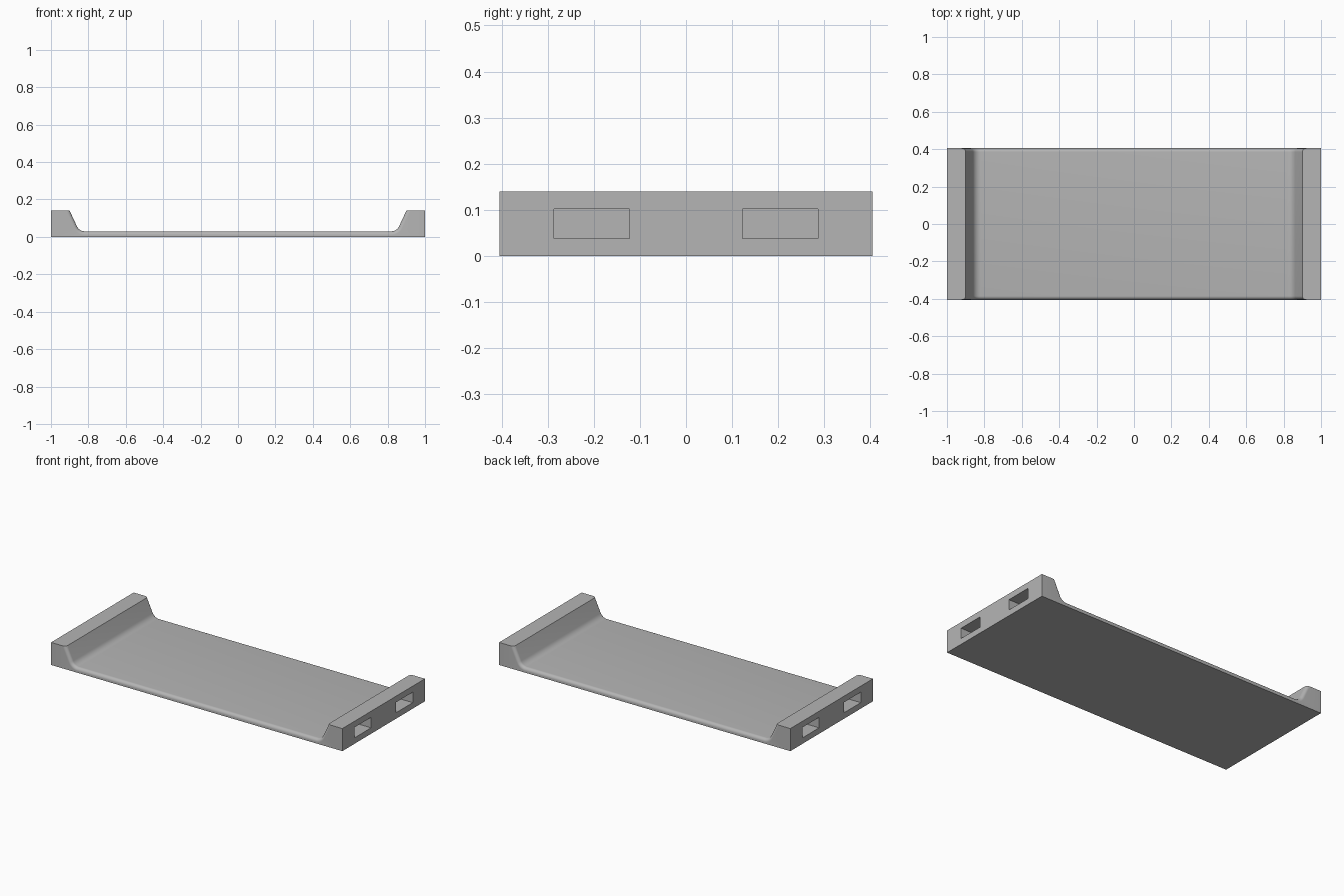
import bpy, bmesh, math
from mathutils import Vector

cube = bpy.data.objects.get("Cube")
if cube:
    bpy.data.objects.remove(cube, do_unlink=True)

HALF_X, HALF_Y, HEIGHT = 1.0, 0.405, 0.14
FLOOR = 0.03            # thickness of the tray floor
LIP = 0.9               # x of the inner top edge of each end block
SLOPE = math.radians(65)
FILLET, ROUND = 0.045, 0.02
STEPS = 8

grey = bpy.data.materials.new("light grey")
grey.use_nodes = True
colour = (0.46, 0.46, 0.46, 1)
grey.diffuse_color = colour
grey.node_tree.nodes["Principled BSDF"].inputs["Base Color"].default_value = colour


def section(d):
    """Tray outline in x and z, its inner line sunk into the solid by d."""
    cx = LIP - (HEIGHT - FLOOR) / math.tan(SLOPE) - FILLET * math.tan(SLOPE / 2)
    cz, r = FLOOR + FILLET, FILLET + d
    half = [(HALF_X, 0), (HALF_X, HEIGHT), (LIP + d / math.sin(SLOPE), HEIGHT)]
    for i in range(STEPS + 1):
        a = SLOPE * (1 - i / STEPS)
        half.append((cx + r * math.sin(a), cz - r * math.cos(a)))
    return half + [(-x, z) for x, z in reversed(half)]


# Tray: outlines lofted along y, with rounded front and back edges
stations = []
for i in range(STEPS + 1):
    a = math.pi / 2 * (1 - i / STEPS)
    stations.append((-HALF_Y + ROUND * (1 - math.sin(a)), ROUND * (1 - math.cos(a))))
stations = sorted((y, d) for y0, d in stations for y in
                  (-HALF_Y + ROUND - (y0 + HALF_Y), HALF_Y - ROUND + (y0 + HALF_Y)))
# Full depth of the inner line belongs at the outermost stations
bm = bmesh.new()
rings = []
for i in range(2 * (STEPS + 1)):
    k = i if i <= STEPS else 2 * STEPS + 1 - i
    a = math.pi / 2 * (1 - k / STEPS)
    y = HALF_Y - ROUND + ROUND * math.sin(a)
    d = ROUND * (1 - math.cos(a))
    y = -y if i <= STEPS else y
    rings.append([bm.verts.new((x, y, z)) for x, z in section(d)])
for a, b in zip(rings, rings[1:]):
    for j in range(len(a)):
        k = (j + 1) % len(a)
        bm.faces.new((a[j], a[k], b[k], b[j]))
bm.faces.new(rings[0])
bm.faces.new(rings[-1])
bmesh.ops.recalc_face_normals(bm, faces=bm.faces)
mesh = bpy.data.meshes.new("tray")
bm.to_mesh(mesh)
bm.free()
mesh.materials.append(grey)
tray = bpy.data.objects.new("tray", mesh)
bpy.context.collection.objects.link(tray)

# Pockets: two rectangular recesses in each end face
DEPTH = 0.08
bm = bmesh.new()
for sx in (-1, 1):
    for sy in (-1, 1):
        box = bmesh.ops.create_cube(bm, size=1)["verts"]
        bmesh.ops.scale(bm, vec=(DEPTH * 2, 0.163, 0.065), verts=box)
        bmesh.ops.translate(bm, vec=Vector((sx * HALF_X, sy * 0.2045, 0.0695)), verts=box)
cut_mesh = bpy.data.meshes.new("pocket_cutter")
bm.to_mesh(cut_mesh)
bm.free()
cut_mesh.materials.append(grey)
cutter = bpy.data.objects.new("pocket_cutter", cut_mesh)
bpy.context.collection.objects.link(cutter)
cutter.hide_render = True

cut = tray.modifiers.new("pockets", 'BOOLEAN')
cut.operation = 'DIFFERENCE'
cut.solver = 'EXACT'
cut.object = cutter
bpy.ops.object.select_all(action='DESELECT')
tray.select_set(True)
bpy.context.view_layer.objects.active = tray
bpy.ops.object.modifier_apply(modifier=cut.name)
bpy.data.objects.remove(cutter, do_unlink=True)
bpy.ops.object.shade_smooth_by_angle(angle=math.radians(30))
